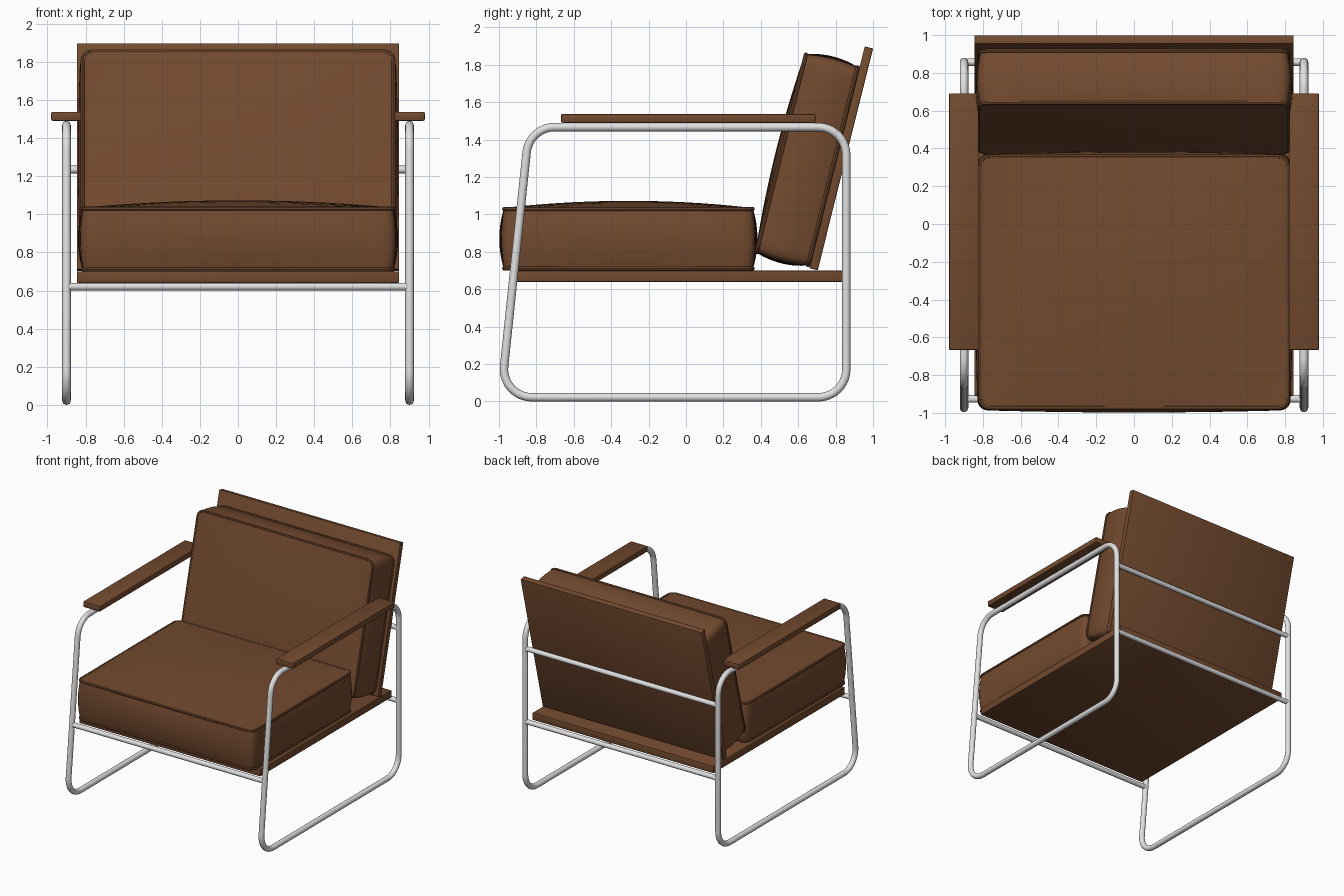
import bpy, bmesh, math
from mathutils import Vector

if "Cube" in bpy.data.objects:
    bpy.data.objects.remove(bpy.data.objects["Cube"])


def material(name, rgb):
    m = bpy.data.materials.new(name)
    m.diffuse_color = (*rgb, 1)
    m.use_nodes = True
    m.node_tree.nodes["Principled BSDF"].inputs["Base Color"].default_value = m.diffuse_color
    return m


BROWN = material("brown_leather", (0.17, 0.068, 0.028))
STEEL = material("light_steel", (0.75, 0.75, 0.75))
TILT = math.radians(76)  # backrest angle
TUBE = 0.0225


def finish(name, bm, mat, loc=(0, 0, 0), tilt=0):
    bmesh.ops.recalc_face_normals(bm, faces=bm.faces)
    me = bpy.data.meshes.new(name)
    bm.to_mesh(me)
    bm.free()
    ob = bpy.data.objects.new(name, me)
    bpy.context.collection.objects.link(ob)
    me.materials.append(mat)
    ob.location = loc
    ob.rotation_euler.x = tilt
    bpy.context.view_layer.objects.active = ob
    bpy.ops.object.select_all(action='DESELECT')
    ob.select_set(True)
    bpy.ops.object.shade_smooth_by_angle(angle=math.radians(35))
    return ob


def board(name, size, loc, tilt=0, bevel=0.004):
    bm = bmesh.new()
    bmesh.ops.create_cube(bm, size=1)
    bmesh.ops.scale(bm, vec=size, verts=bm.verts)
    bmesh.ops.bevel(bm, geom=bm.edges[:], offset=bevel, segments=2, profile=0.5, affect='EDGES')
    return finish(name, bm, BROWN, loc, tilt)


def sweep(name, pts, radius, mat, closed, sides=16, loc=(0, 0, 0), tilt=0):
    """Round tube along planar points."""
    bm = bmesh.new()
    n = len(pts)
    pts = [Vector(p) for p in pts]
    normal = Vector((0, 0, 1)) if closed and all(abs(p.z) < 1e-6 for p in pts) else None
    rings = []
    for i, p in enumerate(pts):
        a = pts[(i - 1) % n] if closed or i else p
        b = pts[(i + 1) % n] if closed or i < n - 1 else p
        t = (b - a).normalized()
        up = normal or (Vector((1, 0, 0)) if abs(t.x) < 0.9 else Vector((0, 0, 1)))
        side = t.cross(up).normalized()
        rings.append([bm.verts.new(p + radius * (math.cos(k * math.tau / sides) * side
                      + math.sin(k * math.tau / sides) * up)) for k in range(sides)])
    for i in range(n if closed else n - 1):
        r, s = rings[i], rings[(i + 1) % n]
        for k in range(sides):
            j = (k + 1) % sides
            bm.faces.new((r[k], r[j], s[j], s[k]))
    if not closed:
        bm.faces.new(rings[0])
        bm.faces.new(rings[-1])
    return finish(name, bm, mat, loc, tilt)


def fillet(corners, radius, steps=10):
    """Rounded closed polygon."""
    out = []
    n = len(corners)
    for i in range(n):
        p = Vector(corners[i])
        a = (Vector(corners[i - 1]) - p).normalized()
        b = (Vector(corners[(i + 1) % n]) - p).normalized()
        half = a.angle(b) / 2
        c = p + (a + b).normalized() * radius / math.sin(half)
        d = radius / math.tan(half)
        u, v = p + a * d - c, p + b * d - c
        ang = u.angle(v)
        for k in range(steps + 1):
            f = k / steps
            out.append(c + (u * math.sin((1 - f) * ang) + v * math.sin(f * ang)) / math.sin(ang))
    return out


def cushion(name, hx, hy, hz, crown, puff, loc, tilt=0, r=0.05):
    """Crowned box cushion with puffed sides and piping round both faces."""
    bm = bmesh.new()
    bmesh.ops.create_cube(bm, size=2)
    bmesh.ops.subdivide_edges(bm, edges=bm.edges[:], cuts=19, use_grid_fill=True)
    for v in bm.verts:
        u, w, t = v.co
        u, w = math.sin(u * math.pi / 2), math.sin(w * math.pi / 2)
        p = Vector((u * hx, w * hy))
        c = Vector((max(-hx + r, min(hx - r, p.x)), max(-hy + r, min(hy - r, p.y))))
        d = p - c
        if d.length > 1e-9:
            d *= max(abs(d.x), abs(d.y)) / d.length
        q = c + d
        bulge = puff * (1 - t * t)
        q.x += bulge * u * (1 - 0.5 * w * w)
        q.y += bulge * w * (1 - 0.5 * u * u)
        z = t * hz
        if t > 0.999:
            z += crown * (1 - u * u) * (1 - w * w)
        v.co = (q.x, q.y, z)
    finish(name, bm, BROWN, loc, tilt)
    ring = fillet([(-hx, -hy, 0), (hx, -hy, 0), (hx, hy, 0), (-hx, hy, 0)], r, 6)
    for label, s in (("upper", 1), ("lower", -1)):
        off = Vector((0, -math.sin(tilt), math.cos(tilt))) * s * (hz - 0.006)
        sweep(f"{name}_{label}_piping", ring, 0.011, BROWN, True, 8, Vector(loc) + off, tilt)


# Tubular side frames and armrests
for label, s in (("left", -1), ("right", 1)):
    x = 0.9 * s
    loop = fillet([(x, -0.99, TUBE), (x, 0.857, TUBE), (x, 0.857, 1.467), (x, -0.838, 1.467)], 0.15)
    sweep(f"{label}_side_frame", loop, TUBE, STEEL, True)
    board(f"{label}_armrest", (0.158, 1.36, 0.048), (0.901 * s, 0.012, 1.514), bevel=0.008)

# Cross tubes
for name, y, z in (("front_cross_tube", -0.926, 0.62), ("rear_cross_tube", 0.857, 0.62),
                   ("back_cross_tube", 0.857, 1.235)):
    sweep(name, [(-0.9, y, z), (0.9, y, z)], 0.02, STEEL, False)

# Boards
board("seat_board", (1.69, 1.75, 0.06), (0, -0.035, 0.67))
board("back_board", (1.69, 1.222, 0.046), (0, 0.83, 1.3), TILT)

# Cushions
cushion("seat_cushion", 0.815, 0.665, 0.165, 0.038, 0.025, (0, -0.308, 0.87))
cushion("back_cushion", 0.815, 0.545, 0.148, 0.025, 0.025, (0, 0.647, 1.292), TILT)
